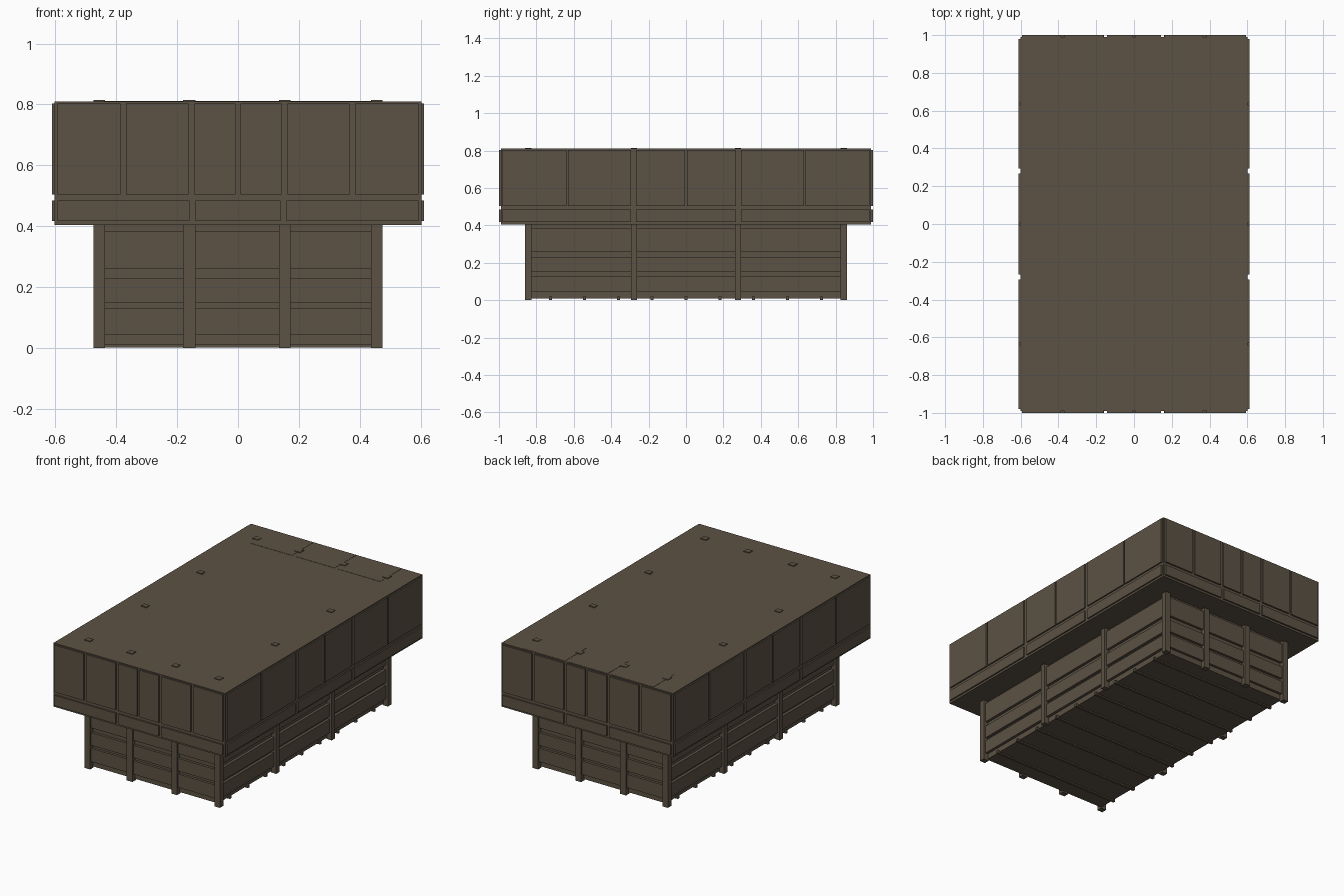
import bpy, bmesh
from mathutils import Matrix, Vector

if "Cube" in bpy.data.objects:
    bpy.data.objects.remove(bpy.data.objects["Cube"])

mat = bpy.data.materials.new("dark brown wood")
mat.diffuse_color = (0.107, 0.084, 0.058, 1)
mat.use_nodes = True
mat.node_tree.nodes["Principled BSDF"].inputs["Base Color"].default_value = mat.diffuse_color


def boxes(name, items):
    """One object from boxes given as (x0, x1, y0, y1, z0, z1)."""
    bm = bmesh.new()
    for x0, x1, y0, y1, z0, z1 in items:
        m = Matrix.Translation(((x0 + x1) / 2, (y0 + y1) / 2, (z0 + z1) / 2))
        s = Matrix.Diagonal(Vector((x1 - x0, y1 - y0, z1 - z0, 1)))
        bmesh.ops.create_cube(bm, size=1, matrix=m @ s)
    me = bpy.data.meshes.new(name)
    bm.to_mesh(me)
    bm.free()
    me.materials.append(mat)
    ob = bpy.data.objects.new(name, me)
    bpy.context.collection.objects.link(ob)


def both_x(inner, outer, spans, zs):
    return [(min(s * inner, s * outer), max(s * inner, s * outer), a, b, z0, z1)
            for s in (-1, 1) for a, b in spans for z0, z1 in zs]


def both_y(inner, outer, spans, zs):
    return [(a, b, min(s * inner, s * outer), max(s * inner, s * outer), z0, z1)
            for s in (-1, 1) for a, b in spans for z0, z1 in zs]


# Lower crate: recessed wall with raised horizontal planks
boxes("lower_core", [(-.443, .443, -.833, .833, .01, .41)])
planks = [(.045, .13), (.15, .23), (.26, .385)]
boxes("lower_end_planks", both_y(.825, .849, [(-.45, .45)], planks))
boxes("lower_side_planks", both_x(.435, .461, [(-.84, .84)], planks))

# Upright posts, with tips just showing through the roof
post_z = [(0, .815)]
boxes("end_posts", both_y(.825, .86, [(-.475, -.437), (-.18, -.14), (.135, .173), (.437, .475)], post_z))
boxes("side_posts", both_x(.437, .475, [(-.295, -.262), (.262, .295)], post_z))

# Floor battens under the crate
boxes("floor_battens", [(-.455, .455, y * .181 - .008, y * .181 + .008, .002, .02) for y in range(-4, 5)])

# Upper box
boxes("upper_core", [(-.602, .602, -.99, .99, .405, .81)])

# Short rail boards round the bottom of the upper box
rail = [(.418, .484)]
boxes("upper_end_rails", both_y(.98, 1, [(-.592, -.16), (-.14, .14), (.16, .592)], rail))
boxes("upper_side_rails", both_x(.59, .611, [(-.98, -.295), (-.268, .268), (.295, .98)], rail))

# Tall panels round the upper box
tall = [(.505, .803)]
end = [(-.592, -.386), (-.368, -.162), (-.142, -.008), (.008, .142), (.162, .366), (.384, .592)]
side = [(-.98, -.64), (-.63, -.295), (-.268, -.005), (.005, .268), (.295, .63), (.64, .98)]
boxes("upper_end_panels", both_y(.98, 1, end, tall))
boxes("upper_side_panels", both_x(.59, .611, side, tall))

# Thin roof boards along the back edge
boxes("roof_back_strips", [(a, b, .77, .985, .80, .8115) for a, b in ((-.46, -.16), (-.14, .14), (.16, .46))])
